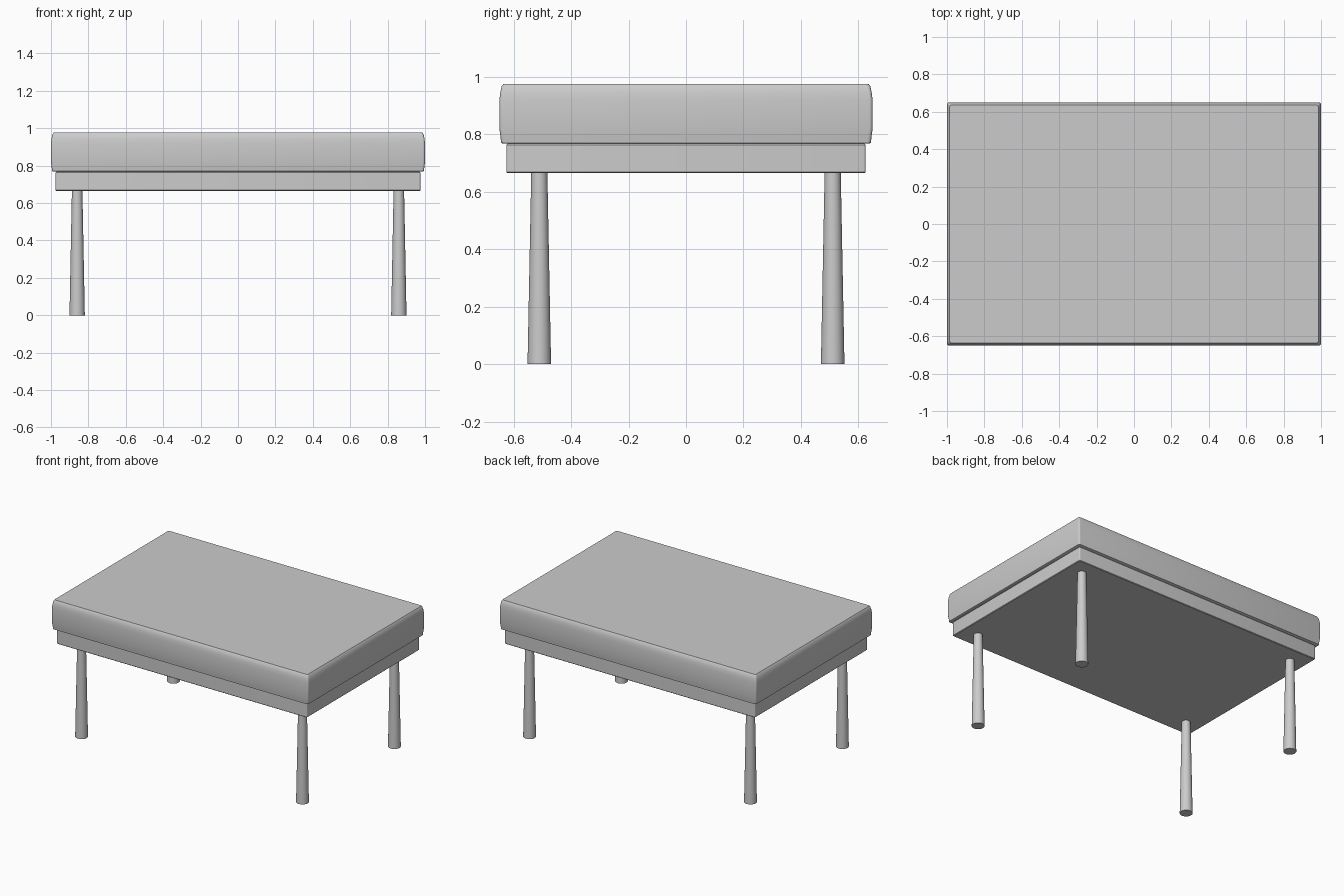
import bpy, bmesh, math

if "Cube" in bpy.data.objects:
    bpy.data.objects.remove(bpy.data.objects["Cube"])


def finish(name, bm, angle=35):
    bmesh.ops.recalc_face_normals(bm, faces=bm.faces)
    mesh = bpy.data.meshes.new(name)
    bm.to_mesh(mesh)
    bm.free()
    ob = bpy.data.objects.new(name, mesh)
    bpy.context.collection.objects.link(ob)
    bpy.ops.object.select_all(action='DESELECT')
    ob.select_set(True)
    bpy.context.view_layer.objects.active = ob
    bpy.ops.object.shade_smooth_by_angle(angle=math.radians(angle))
    return ob


def rounded_rect(hx, hy, r, steps=4):
    pts = []
    for i, (sx, sy) in enumerate([(1, 1), (-1, 1), (-1, -1), (1, -1)]):
        for k in range(steps + 1):
            a = math.pi / 2 * (i + k / steps)
            pts.append((sx * (hx - r) + r * math.cos(a), sy * (hy - r) + r * math.sin(a)))
    return pts


def slab(name, hx, hy, r, profile):
    """Stack rounded rectangles along a profile of (inset, height)."""
    bm = bmesh.new()
    rings = [[bm.verts.new((x, y, z)) for x, y in rounded_rect(hx - d, hy - d, r)]
             for d, z in profile]
    n = len(rings[0])
    for a, b in zip(rings, rings[1:]):
        for i in range(n):
            j = (i + 1) % n
            bm.faces.new((a[i], a[j], b[j], b[i]))
    bm.faces.new(rings[0][::-1])
    bm.faces.new(rings[-1])
    return finish(name, bm)


# Padded seat with softly bulging sides
slab("cushion", 1.0, 0.65, 0.012,
     [(0.012, 0.768), (0.006, 0.771), (0.004, 0.79), (0.0, 0.82), (0.0, 0.92),
      (0.003, 0.945), (0.008, 0.968), (0.014, 0.976)])

# Base frame beneath the cushion
slab("base_frame", 0.975, 0.626, 0.008,
     [(0.004, 0.665), (0.0, 0.669), (0.0, 0.764), (0.004, 0.768)])

# Four round legs, wider at the foot
for fb, sy in (("front", -1), ("back", 1)):
    for lr, sx in (("left", -1), ("right", 1)):
        bm = bmesh.new()
        bmesh.ops.create_cone(bm, cap_ends=True, segments=32,
                              radius1=0.041, radius2=0.028, depth=0.67)
        leg = finish(f"{fb}_{lr}_leg", bm)
        leg.location = (sx * 0.86, sy * 0.511, 0.335)
